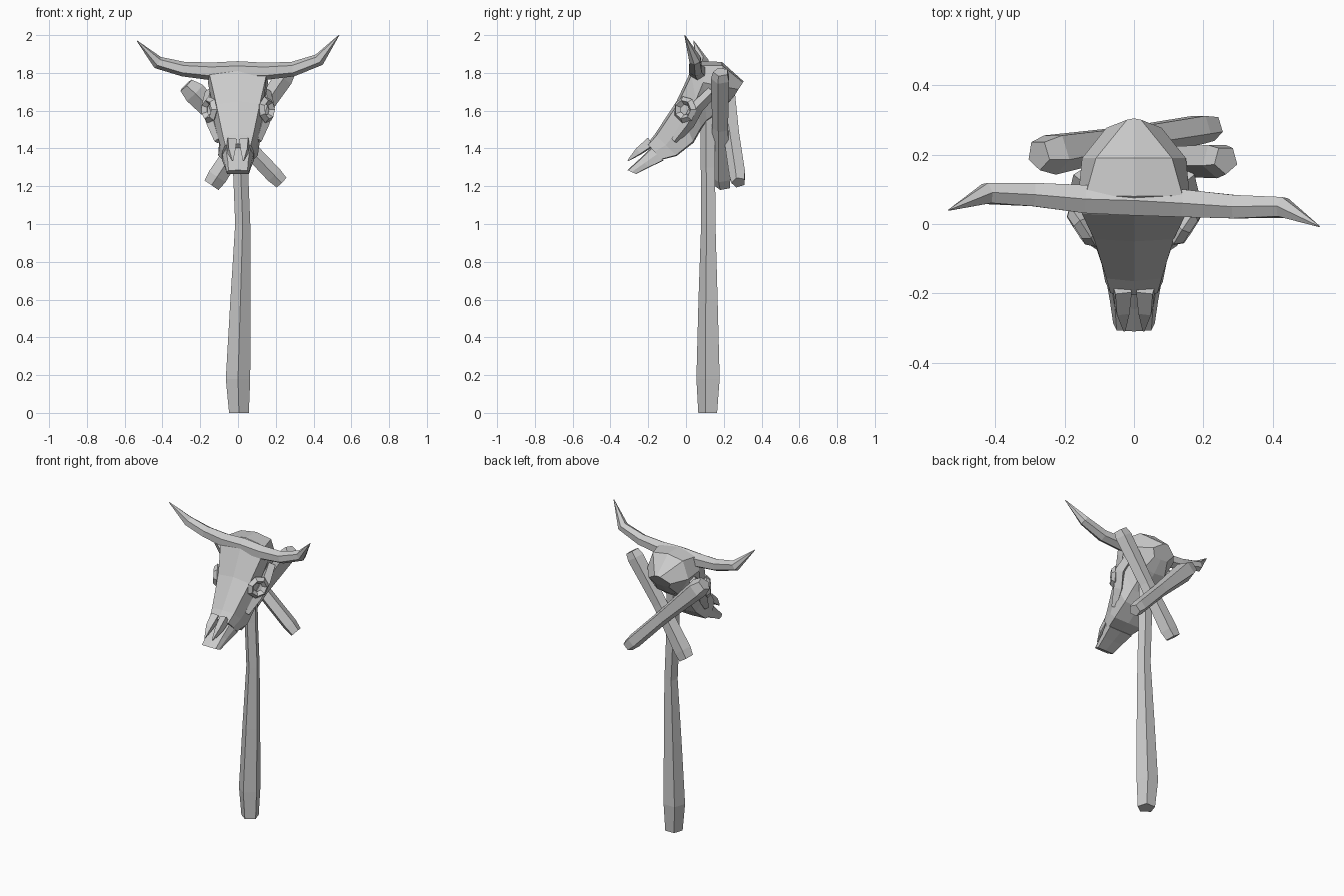
import bpy, bmesh, math
from mathutils import Vector


def loft(name, rings):
    """Bridge equal-length point rings and cap both ends, flat shaded."""
    bm = bmesh.new()
    vr = [[bm.verts.new(p) for p in ring] for ring in rings]
    n = len(vr[0])
    for a, b in zip(vr, vr[1:]):
        for i in range(n):
            j = (i + 1) % n
            bm.faces.new((a[i], a[j], b[j], b[i]))
    bm.faces.new(vr[0])
    bm.faces.new(vr[-1])
    bmesh.ops.recalc_face_normals(bm, faces=bm.faces)
    me = bpy.data.meshes.new(name)
    bm.to_mesh(me)
    bm.free()
    ob = bpy.data.objects.new(name, me)
    bpy.context.collection.objects.link(ob)
    return ob


def tube(name, path, sides=5, up=(0, -1, 0), axis=None):
    """Tube through (x, y, z, radius) points."""
    pts = [Vector(p[:3]) for p in path]
    rings = []
    for i, c in enumerate(pts):
        d = Vector(axis) if axis else pts[min(i + 1, len(pts) - 1)] - pts[max(i - 1, 0)]
        d.normalize()
        u = Vector(up)
        u = (u - d * u.dot(d)).normalized()
        v = d.cross(u)
        rings.append([c + path[i][3] * (u * math.cos(k * math.tau / sides) + v * math.sin(k * math.tau / sides))
                      for k in range(sides)])
    return loft(name, rings)


def section(top, bottom, wt, wm, wb, mid=0.5):
    """Eight-point skull section from its top and bottom (y, z) and half widths."""
    def at(x, t):
        return Vector((x, top[0] + (bottom[0] - top[0]) * t, top[1] + (bottom[1] - top[1]) * t))
    return [at(0, 0), at(wt, 0.07), at(wm, mid), at(wb, 0.97), at(0, 1),
            at(-wb, 0.97), at(-wm, mid), at(-wt, 0.07)]


# Upright post
tube("post", [(0.005, 0.12, 0, 0.055), (0, 0.123, 0.18, 0.068), (0.013, 0.122, 0.6, 0.056),
              (0.025, 0.122, 1.0, 0.042), (0.013, 0.12, 1.3, 0.042), (0.01, 0.12, 1.7, 0.042)],
     axis=(0, 0, 1))

# Crossed sticks behind the skull
tube("crossed_stick_a", [(-0.14, 0.195, 1.205, 0.047), (-0.11, 0.19, 1.25, 0.055),
                         (0.06, 0.185, 1.51, 0.046), (0.24, 0.185, 1.77, 0.053), (0.265, 0.185, 1.805, 0.042)],
     axis=(0.56, 0, 0.83))
tube("crossed_stick_b", [(0.23, 0.278, 1.22, 0.038), (0.19, 0.275, 1.26, 0.046), (0, 0.245, 1.46, 0.045),
                         (-0.23, 0.205, 1.695, 0.063), (-0.275, 0.2, 1.735, 0.045)],
     axis=(-0.7, -0.1, 0.7))

# Skull from the back of the head to the muzzle
loft("skull", [
    section((0.305, 1.755), (0.25, 1.67), 0.02, 0.08, 0.05),
    section((0.19, 1.858), (0.19, 1.60), 0.11, 0.15, 0.08),
    section((0.08, 1.862), (0.11, 1.54), 0.14, 0.16, 0.07, 0.35),
    section((0.025, 1.81), (0.08, 1.50), 0.15, 0.14, 0.08),
    section((-0.05, 1.65), (0.04, 1.43), 0.115, 0.13, 0.10),
    section((-0.165, 1.475), (-0.05, 1.36), 0.08, 0.095, 0.105),
    section((-0.205, 1.425), (-0.13, 1.34), 0.068, 0.083, 0.085),
])

# Lower muzzle below the nose opening
loft("muzzle", [
    section((-0.185, 1.405), (-0.12, 1.335), 0.065, 0.082, 0.085),
    section((-0.245, 1.345), (-0.195, 1.30), 0.055, 0.07, 0.07),
    section((-0.31, 1.285), (-0.265, 1.265), 0.05, 0.06, 0.058),
])

# One pair of horns running across the brow
tube("horns", [(-0.535, 0.04, 1.97, 0.002), (-0.425, 0.088, 1.855, 0.034), (-0.29, 0.085, 1.82, 0.039),
               (-0.14, 0.072, 1.808, 0.047), (0, 0.068, 1.812, 0.05), (0.14, 0.06, 1.808, 0.046),
               (0.29, 0.05, 1.82, 0.039), (0.43, 0.048, 1.87, 0.033), (0.535, -0.007, 2.0, 0.002)],
     sides=6, up=(0, 0, 1))

for side, s in (("right", 1), ("left", -1)):
    # Nasal prong
    tube("nasal_prong_" + side, [(s * 0.034, -0.185, 1.435, 0.034), (s * 0.034, -0.25, 1.385, 0.026),
                                 (s * 0.028, -0.308, 1.335, 0.004)], sides=4, up=(s, -1, 1))
    # Eye socket rim
    q = Vector((s, -0.65, 0.05)).to_track_quat('Z', 'Y')
    bpy.ops.mesh.primitive_torus_add(major_segments=7, minor_segments=4, major_radius=0.05,
                                     minor_radius=0.022, location=(s * 0.15, -0.005, 1.605),
                                     rotation=q.to_euler())
    bpy.context.object.name = "eye_socket_" + side
    # Cheekbone from the jaw side past the eye to the temple
    tube("cheekbone_" + side, [(s * 0.105, -0.06, 1.44, 0.02), (s * 0.13, 0.01, 1.53, 0.035),
                               (s * 0.16, 0.06, 1.62, 0.035), (s * 0.145, 0.14, 1.70, 0.03)],
         sides=4, up=(s, 0, 0))
